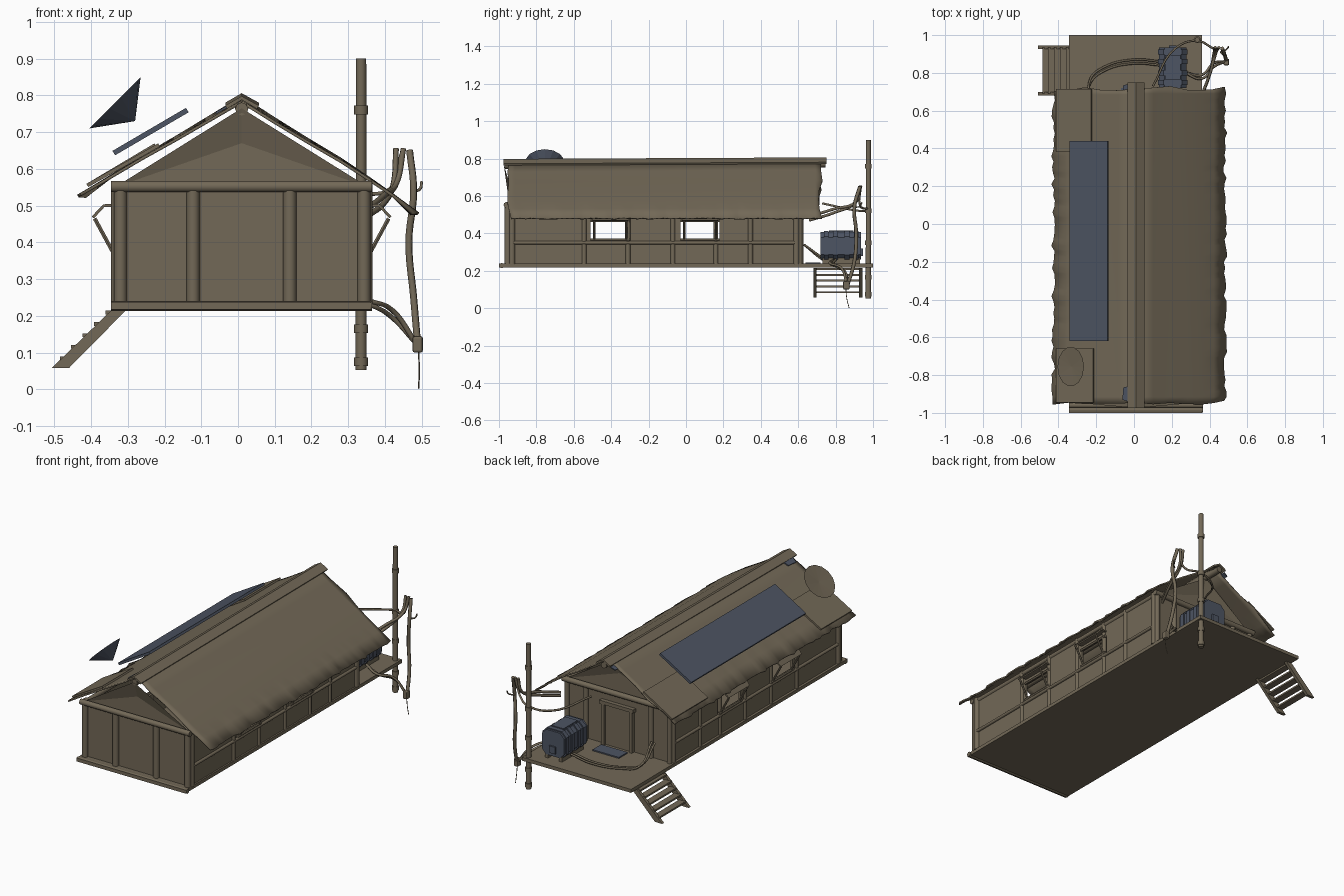
import bpy, bmesh, math, random
from mathutils import Vector

if "Cube" in bpy.data.objects:
    bpy.data.objects.remove(bpy.data.objects["Cube"])

random.seed(4)


def material(name, rgb):
    m = bpy.data.materials.new(name)
    m.diffuse_color = (*rgb, 1)
    m.use_nodes = True
    m.node_tree.nodes["Principled BSDF"].inputs["Base Color"].default_value = m.diffuse_color
    return m


BROWN = material("weathered brown", (0.17, 0.14, 0.095))
BLUE = material("slate blue", (0.075, 0.09, 0.125))


def mesh(name, verts, faces, mat=BROWN, thick=0, smooth=False):
    me = bpy.data.meshes.new(name)
    me.from_pydata([tuple(v) for v in verts], [], faces)
    bm = bmesh.new()
    bm.from_mesh(me)
    bmesh.ops.recalc_face_normals(bm, faces=bm.faces)
    bm.to_mesh(me)
    bm.free()
    ob = bpy.data.objects.new(name, me)
    bpy.context.collection.objects.link(ob)
    me.materials.append(mat)
    if thick:
        s = ob.modifiers.new("thickness", 'SOLIDIFY')
        s.thickness, s.offset = thick, 0
    if smooth:
        bpy.ops.object.select_all(action='DESELECT')
        ob.select_set(True)
        bpy.context.view_layer.objects.active = ob
        bpy.ops.object.shade_smooth_by_angle(angle=math.radians(50))
    return ob


def box(name, x, y, z, mat=BROWN, bevel=0):
    v = [(a, b, c) for a in x for b in y for c in z]
    f = [(0, 1, 3, 2), (4, 6, 7, 5), (0, 4, 5, 1), (2, 3, 7, 6), (0, 2, 6, 4), (1, 5, 7, 3)]
    ob = mesh(name, v, f, mat)
    if bevel:
        b = ob.modifiers.new("bevel", 'BEVEL')
        b.width, b.segments = bevel, 2
    return ob


def log(name, a, b, r, r2=None, n=10, mat=BROWN):
    a, b = Vector(a), Vector(b)
    q = (b - a).to_track_quat('Z', 'Y')
    ring = [q @ Vector((math.cos(t * math.tau / n), math.sin(t * math.tau / n), 0)) for t in range(n)]
    v = [a + p * r for p in ring] + [b + p * (r2 or r) for p in ring]
    f = [(i, (i + 1) % n, n + (i + 1) % n, n + i) for i in range(n)]
    f += [tuple(range(n)), tuple(range(n, 2 * n))]
    return mesh(name, v, f, mat, smooth=True)


def cable(name, pts, r=0.006, mat=BROWN):
    cu = bpy.data.curves.new(name, 'CURVE')
    cu.dimensions, cu.bevel_depth, cu.bevel_resolution, cu.resolution_u = '3D', r, 1, 6
    cu.use_fill_caps = True
    sp = cu.splines.new('BEZIER')
    sp.bezier_points.add(len(pts) - 1)
    for p, co in zip(sp.bezier_points, pts):
        p.co = co
        p.handle_left_type = p.handle_right_type = 'AUTO'
    cu.materials.append(mat)
    ob = bpy.data.objects.new(name, cu)
    bpy.context.collection.objects.link(ob)


def prism(name, outline, y0, y1, mat=BROWN):
    n = len(outline)
    v = [(x, y, z) for y in (y0, y1) for x, z in outline]
    f = [(i, (i + 1) % n, n + (i + 1) % n, n + i) for i in range(n)]
    return mesh(name, v, f + [tuple(range(n)), tuple(range(n, 2 * n))], mat)


# Floor deck with rounded end beams
box("deck", (-0.345, 0.36), (-1, 1), (0.218, 0.238))
log("front_base_beam", (-0.345, -0.985, 0.227), (0.365, -0.985, 0.227), 0.014)

# Side walls with two window openings each, posts, rails and awnings
WINDOWS = [(-0.51, -0.30), (-0.03, 0.18)]
for side, wx in (("left", -0.325), ("right", 0.345)):
    s = -1 if side == "left" else 1
    x = (wx - 0.006, wx + 0.006)
    box(side + "_wall_lower", x, (-0.94, 0.6), (0.235, 0.362))
    box(side + "_wall_upper", x, (-0.94, 0.6), (0.468, 0.56))
    for y in ((-0.94, -0.51), (-0.30, -0.03), (0.18, 0.6)):
        box(side + "_wall_panel", x, y, (0.362, 0.468))
    for y in (-0.93, -0.545, -0.31, -0.07, 0.16, 0.345, 0.59):
        r = 0.017 if y in (-0.93, 0.59) else 0.013
        log(side + "_post", (wx + s * 0.004, y, 0.235), (wx + s * 0.004, y, 0.56), r)
    log(side + "_rail", (wx + s * 0.01, -0.93, 0.35), (wx + s * 0.01, 0.59, 0.35), 0.009)
    log(side + "_top_beam", (wx, -0.95, 0.55), (wx, 0.62, 0.55), 0.014)
    for y0, y1 in WINDOWS:
        o = wx + s * 0.012
        log("window_sill", (o, y0, 0.365), (o, y1, 0.365), 0.008, n=6)
        log("window_lintel", (o, y0, 0.468), (o, y1, 0.468), 0.008, n=6)
        mesh("window_awning", [(wx, y0, 0.50), (wx, y1, 0.50), (wx + s * 0.04, y1, 0.50),
                               (wx + s * 0.04, y0, 0.50), (wx + s * 0.07, y0 + 0.01, 0.468),
                               (wx + s * 0.07, y1 - 0.01, 0.468)],
             [(0, 1, 2, 3), (3, 2, 5, 4)], thick=0.008)
        for y in (y0 + 0.02, y1 - 0.02):
            log("awning_strut", (wx + s * 0.065, y, 0.465), (wx, y, 0.345), 0.006, n=6)

# Front and back walls, gables and beams
box("front_wall", (-0.325, 0.345), (-0.95, -0.938), (0.235, 0.56))
box("back_wall", (-0.325, 0.345), (0.594, 0.606), (0.235, 0.56))
for end, y, s in (("front", -0.944, -1), ("back", 0.6, 1)):
    mesh(end + "_gable", [(-0.335, y, 0.55), (0.355, y, 0.55), (0.01, y, 0.67),
                          (0.01, y + s * 0.03, 0.765)], [(0, 1, 2), (0, 2, 3), (1, 3, 2)])
    yb = y + s * 0.015
    log(end + "_top_beam", (-0.345, yb, 0.552), (0.365, yb, 0.552), 0.016)
for x in (-0.32, -0.122, 0.141, 0.343):
    log("front_post", (x, -0.953, 0.235), (x, -0.953, 0.55), 0.018)
for x in (-0.32, -0.2, 0.22, 0.343):
    log("back_post", (x, 0.608, 0.235), (x, 0.608, 0.55), 0.015)

# Back door, its frame and the mat
box("door", (-0.07, 0.09), (0.606, 0.614), (0.238, 0.475))
for x in (-0.08, 0.1):
    box("door_jamb", (x - 0.01, x + 0.01), (0.604, 0.628), (0.238, 0.49))
box("door_lintel", (-0.1, 0.12), (0.604, 0.63), (0.475, 0.495))
box("door_mat", (-0.07, 0.1), (0.64, 0.72), (0.238, 0.245), BLUE)

# Two ragged, sagging roof slopes
def roof_slope(name, profile, y0, y1, rows=56):
    v, f, n = [], [], len(profile)
    for j in range(rows + 1):
        t = j / rows
        jag = random.uniform(-0.012, 0.008)
        for i, (x, z) in enumerate(profile):
            y = y0 + (y1 - y0) * t
            if j in (0, rows) and i:
                y += random.uniform(-0.012, 0.012)
            k = jag if i == n - 1 else 0
            v.append((x + k * (1 if x > 0 else -1), y, z + 0.012 * t * (1 - i / (n - 1)) - abs(k) * 0.5))
    for j in range(rows):
        f += [(j * n + i, j * n + i + 1, j * n + n + i + 1, j * n + n + i) for i in range(n - 1)]
    mesh(name, v, f, thick=0.008, smooth=True)


roof_slope("right_roof", [(0.01, 0.782), (0.1, 0.726), (0.19, 0.672), (0.28, 0.62),
                          (0.36, 0.568), (0.42, 0.528), (0.483, 0.482)], -0.945, 0.72)
roof_slope("left_roof", [(0.01, 0.782), (-0.08, 0.73), (-0.17, 0.678), (-0.26, 0.628),
                         (-0.35, 0.575), (-0.428, 0.53)], -0.945, 0.715)

# Ridge cap and ridge beam
mesh("ridge_cap", [(x, y, z + (0.008 if y > 0 else 0)) for y in (-0.975, 0.75)
                   for x, z in ((-0.032, 0.768), (0.01, 0.793), (0.054, 0.768))],
     [(0, 1, 4, 3), (1, 2, 5, 4)], thick=0.01)
log("ridge_beam", (0.01, -0.97, 0.763), (0.01, 0.745, 0.771), 0.018, n=8)
for y in (-0.9, 0.7):
    mesh("roof_patch", [(-0.06, y - 0.03, 0.752), (-0.03, y - 0.04, 0.769),
                        (-0.03, y + 0.04, 0.769), (-0.055, y + 0.035, 0.755)], [(0, 1, 2, 3)], BLUE, 0.006)

# Loose sheets and raised panel on the left slope
def sheet(name, x0, z0, x1, z1, y0, y1, mat, t):
    mesh(name, [(x0, y0, z0), (x1, y0, z1), (x1, y1, z1), (x0, y1, z0)], [(0, 1, 2, 3)], mat, t)


sheet("rear_roof_sheet", -0.41, 0.555, -0.225, 0.665, 0.385, 0.715, BROWN, 0.01)
sheet("front_roof_sheet", -0.41, 0.555, -0.215, 0.665, -0.945, -0.66, BROWN, 0.01)
sheet("roof_panel", -0.338, 0.643, -0.138, 0.76, -0.62, 0.44, BLUE, 0.014)

# Tilted dish: brown face, blue conical back
N = 14
c, u, w = Vector((-0.335, -0.755, 0.78)), Vector((0.07, 0, 0.07)), Vector((0, 0.105, 0))
rim = [c + u * math.cos(i * math.tau / N) + w * math.sin(i * math.tau / N) for i in range(N)]
dish = mesh("dish", rim + [Vector((-0.28, -0.755, 0.73)), c + Vector((0.004, 0, -0.004))],
            [(i, (i + 1) % N, N) for i in range(N)] + [(i, N + 1, (i + 1) % N) for i in range(N)])
dish.data.materials.append(BLUE)
for p in dish.data.polygons:
    p.material_index = 1 if N in p.vertices else 0

# Steps down from the deck
for y in (0.69, 0.935):
    prism("stair_stringer", [(-0.345, 0.215), (-0.305, 0.215), (-0.46, 0.058), (-0.507, 0.058)],
          y - 0.009, y + 0.009)
for i in range(5):
    x, z = -0.465 + 0.031 * i, 0.085 + 0.031 * i
    box("stair_tread", (x - 0.02, x + 0.02), (0.69, 0.935), (z - 0.005, z + 0.005))

# Utility pole with collars
PX, PY = 0.335, 0.975
log("pole", (PX, PY, 0.052), (PX, PY, 0.9), 0.015, 0.014)
for z in (0.075, 0.165, 0.35, 0.52, 0.76):
    log("pole_collar", (PX, PY, z - 0.012), (PX, PY, z + 0.012), 0.019)

# Generator: chamfered body, ribs, top tray and skids
def octagon(cx, cz, w, h, k):
    return [(cx + a * w, cz + b * h) for a, b in ((-1, -k), (-k, -1), (k, -1), (1, -k),
                                                  (1, k), (k, 1), (-k, 1), (-1, k))]


prism("generator_body", octagon(0.205, 0.333, 0.072, 0.073, 0.62), 0.72, 0.935, BLUE)
for y in (0.75, 0.80, 0.86, 0.91):
    prism("generator_rib", octagon(0.205, 0.333, 0.078, 0.079, 0.62), y - 0.013, y + 0.013, BLUE)
box("generator_tray", (0.165, 0.245), (0.765, 0.895), (0.405, 0.416), BLUE)
box("generator_outlet", (0.185, 0.225), (0.93, 0.945), (0.28, 0.32), BLUE)
for x in (0.16, 0.25):
    box("generator_skid", (x - 0.01, x + 0.01), (0.73, 0.93), (0.238, 0.268))

# Cables and hoses
for d in (0, 0.02):
    cable("eave_cable", [(0.35, 0.66, 0.47 + d), (0.40, 0.79, 0.51 + d), (0.425 + d / 2, 0.91, 0.57),
                         (0.43 + d, 0.935, 0.655)], 0.008)
    cable("floor_hose", [(0.14, 0.84 + d, 0.26), (0, 0.85 + d, 0.248), (-0.16, 0.81 + d, 0.246),
                         (-0.23, 0.75 + d, 0.25), (-0.24 + d, 0.63, 0.34)], 0.006)
    cable("deck_cable", [(0.27, 0.8, 0.26), (0.36, 0.77 + d, 0.24 - d / 2), (0.42, 0.83 + d, 0.215 - d),
                         (0.485, 0.86, 0.125)], 0.007)
cable("roof_cable", [(0.1, 0.73, 0.56), (0.22, 0.93, 0.52), (0.335, 0.97, 0.53),
                     (0.42, 0.93, 0.55), (0.445, 0.93, 0.64)], 0.006)
cable("hanging_cable", [(0.467, 0.93, 0.65), (0.478, 0.90, 0.54), (0.465, 0.91, 0.40),
                        (0.478, 0.90, 0.25), (0.49, 0.86, 0.11)], 0.010)
cable("hook_cable", [(0.47, 0.91, 0.54), (0.495, 0.93, 0.545), (0.50, 0.94, 0.565)], 0.004)
box("cable_plug", (0.475, 0.503), (0.84, 0.875), (0.10, 0.145), BROWN, 0.006)
cable("loose_wire", [(0.492, 0.855, 0.1), (0.493, 0.86, 0.05), (0.492, 0.872, 0.002)], 0.002)
